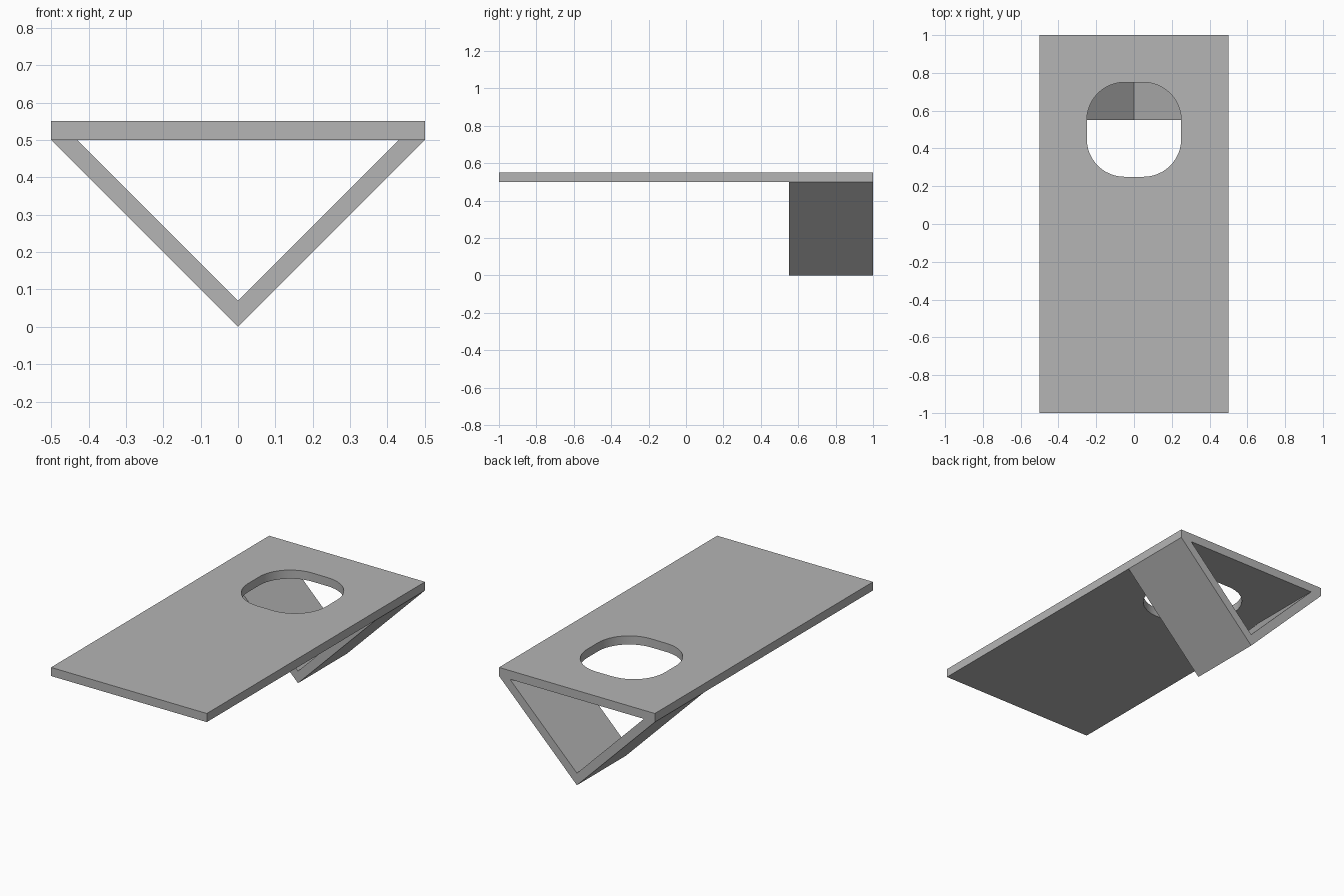
import bpy, bmesh, math
from mathutils import Vector

cube = bpy.data.objects.get("Cube")
if cube:
    bpy.data.objects.remove(cube, do_unlink=True)

# Single plain material
grey = bpy.data.materials.new("light grey")
grey.use_nodes = True
colour = (0.46, 0.46, 0.46, 1)
grey.diffuse_color = colour
grey.node_tree.nodes["Principled BSDF"].inputs["Base Color"].default_value = colour


def prism(name, loops, offset):
    """Fill closed loops (outline, then holes) and extrude them by offset."""
    bm = bmesh.new()
    edges = []
    for loop in loops:
        verts = [bm.verts.new(p) for p in loop]
        edges += [bm.edges.new((v, verts[i - 1])) for i, v in enumerate(verts)]
    bmesh.ops.triangle_fill(bm, edges=edges, use_beauty=True)
    extruded = bmesh.ops.extrude_face_region(bm, geom=bm.faces[:], use_keep_orig=True)
    moved = [g for g in extruded["geom"] if isinstance(g, bmesh.types.BMVert)]
    bmesh.ops.translate(bm, verts=moved, vec=offset)
    bmesh.ops.recalc_face_normals(bm, faces=bm.faces[:])
    mesh = bpy.data.meshes.new(name)
    bm.to_mesh(mesh)
    bm.free()
    mesh.materials.append(grey)
    obj = bpy.data.objects.new(name, mesh)
    bpy.context.collection.objects.link(obj)
    bpy.ops.object.select_all(action='DESELECT')
    obj.select_set(True)
    bpy.context.view_layer.objects.active = obj
    bpy.ops.object.shade_smooth_by_angle(angle=math.radians(30))
    return obj


def rounded_square(cx, cy, z, half, radius, steps):
    points = []
    inner = half - radius
    for corner, (sx, sy) in enumerate([(1, 1), (-1, 1), (-1, -1), (1, -1)]):
        for i in range(steps + 1):
            a = (corner + i / steps) * math.pi / 2
            points.append((cx + sx * inner + radius * math.cos(a),
                           cy + sy * inner + radius * math.sin(a), z))
    return points


# Flat board with a rounded hole near the back
bottom, thickness = 0.5, 0.05
outline = [(-0.5, -1, bottom), (0.5, -1, bottom), (0.5, 1, bottom), (-0.5, 1, bottom)]
hole = rounded_square(0, 0.5, bottom, 0.25, 0.2, 12)
prism("board", [outline, hole], Vector((0, 0, thickness)))

# V-shaped support under the back end, one mitred panel per side
front, depth, wall = 0.55, 0.45, 0.07
for side, name in ((1, "left_support"), (-1, "right_support")):
    profile = [(0, 0), (0.5, bottom), (0.5 - wall, bottom), (0, wall)]
    prism(name, [[(side * x, front, z) for x, z in profile]], Vector((0, depth, 0)))
